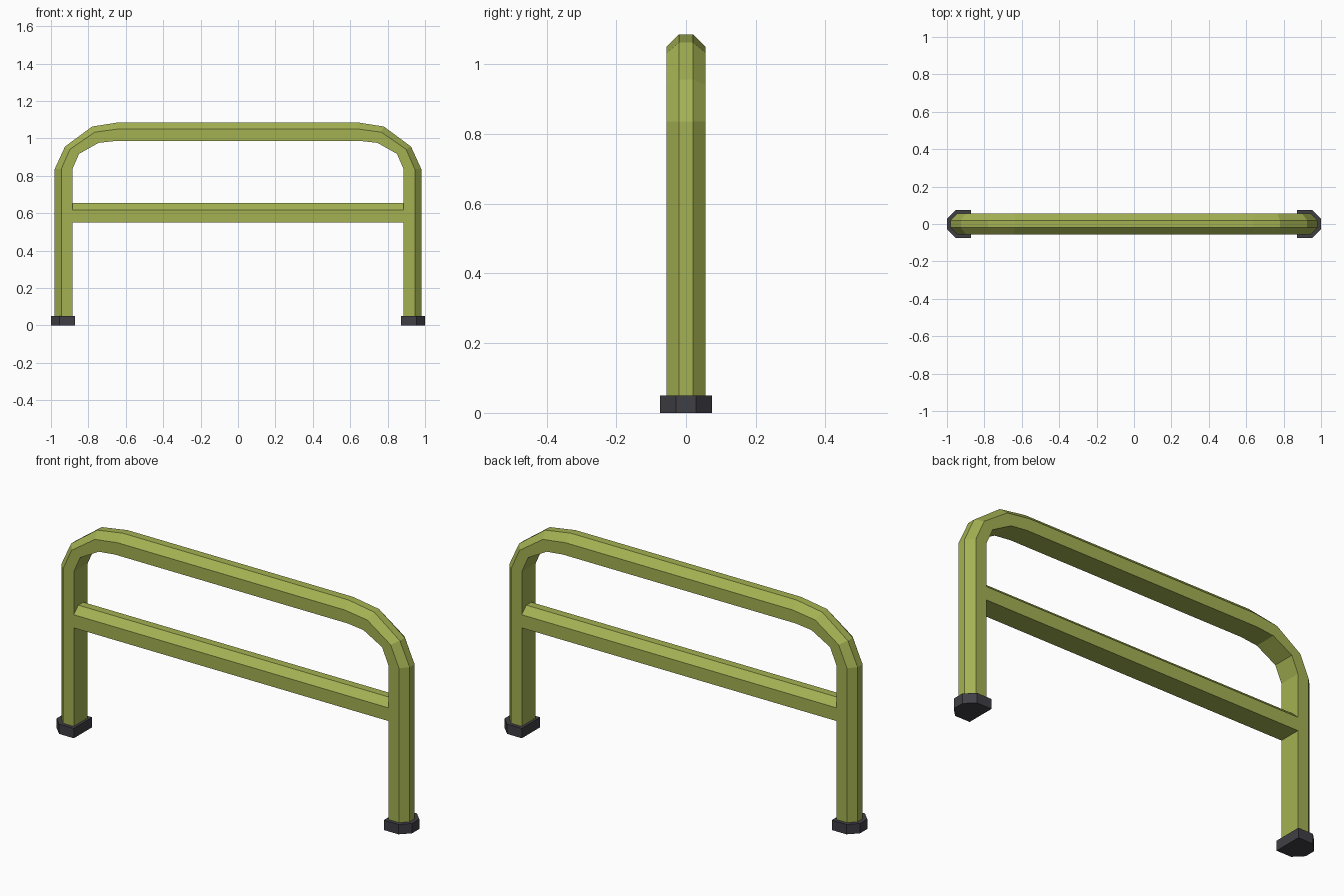
import bpy, bmesh

if "Cube" in bpy.data.objects:
    bpy.data.objects.remove(bpy.data.objects["Cube"])


def material(name, color):
    m = bpy.data.materials.new(name)
    m.diffuse_color = (*color, 1)
    m.use_nodes = True
    m.node_tree.nodes["Principled BSDF"].inputs["Base Color"].default_value = m.diffuse_color
    return m


GREEN = material("olive green paint", (0.37, 0.44, 0.085))
RUBBER = material("dark rubber", (0.05, 0.05, 0.06))


def ring(inner, crease, outer, half, flat):
    """Six-sided section: flat inner side, chamfered outer side (points are x, z or x, y, z offsets)."""
    return [(inner[0], -half, inner[1]), (crease[0], -half, crease[1]),
            (outer[0], -flat, outer[1]), (outer[0], flat, outer[1]),
            (crease[0], half, crease[1]), (inner[0], half, inner[1])]


def loft(name, rings, mat):
    """Skin a list of equal rings and cap both ends."""
    bm = bmesh.new()
    loops = [[bm.verts.new(p) for p in r] for r in rings]
    n = len(loops[0])
    for a, b in zip(loops, loops[1:]):
        for i in range(n):
            j = (i + 1) % n
            bm.faces.new((a[i], a[j], b[j], b[i]))
    bm.faces.new(loops[0])
    bm.faces.new(loops[-1][::-1])
    bmesh.ops.recalc_face_normals(bm, faces=bm.faces)
    mesh = bpy.data.meshes.new(name)
    bm.to_mesh(mesh)
    bm.free()
    mesh.materials.append(mat)
    ob = bpy.data.objects.new(name, mesh)
    bpy.context.collection.objects.link(ob)
    return ob


# Bent tube: inner, crease and outer points from the left foot up to the top rail
half_path = [
    ((-0.885, 0.04), (-0.945, 0.04), (-0.98, 0.04)),
    ((-0.885, 0.836), (-0.945, 0.836), (-0.98, 0.836)),
    ((-0.85, 0.917), (-0.898, 0.942), (-0.925, 0.956)),
    ((-0.745, 0.976), (-0.766, 1.033), (-0.78, 1.063)),
    ((-0.655, 0.986), (-0.64, 1.05), (-0.635, 1.086)),
]
mirrored = [tuple((-x, z) for x, z in p) for p in reversed(half_path)]
loft("bent_frame", [ring(*p, 0.056, 0.02) for p in half_path + mirrored], GREEN)

# Straight middle rail between the legs
loft("middle_rail", [ring((x, 0.551), (x, 0.618), (x, 0.653), 0.056, 0.02)
                     for x in (-0.885, 0.885)], GREEN)

# Rubber feet, same section but larger
for side, s in (("left", -1), ("right", 1)):
    loft(side + "_foot", [ring((s * 0.872, z), (s * 0.955, z), (s * 1.0, z), 0.074, 0.029)
                          for z in (0, 0.05)], RUBBER)
